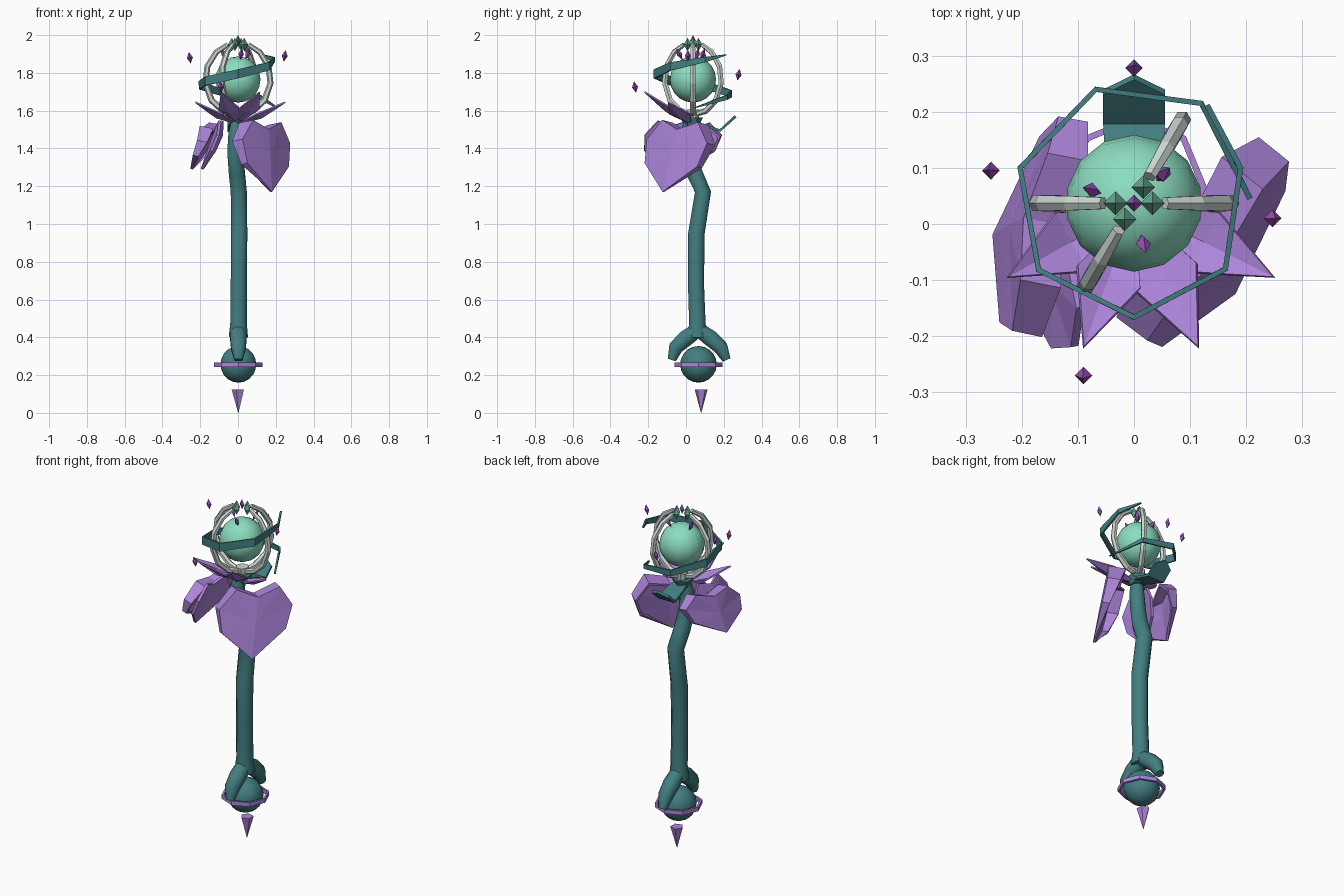
import bpy, bmesh, math
from mathutils import Vector as V

if "Cube" in bpy.data.objects:
    bpy.data.objects.remove(bpy.data.objects["Cube"])


def mat(name, c):
    m = bpy.data.materials.new(name)
    m.diffuse_color = (*c, 1)
    m.use_nodes = True
    m.node_tree.nodes["Principled BSDF"].inputs["Base Color"].default_value = m.diffuse_color
    return m


TEAL = mat("teal", (0.055, 0.21, 0.22))
MINT = mat("mint", (0.26, 0.73, 0.53))
LILAC = mat("lilac", (0.42, 0.235, 0.71))
VIOLET = mat("violet", (0.31, 0.075, 0.45))
SILVER = mat("silver", (0.60, 0.68, 0.64))
GREEN = mat("green", (0.13, 0.40, 0.27))


def mesh(name, verts, faces, m, thick=0, smooth=0):
    me = bpy.data.meshes.new(name)
    me.from_pydata([tuple(v) for v in verts], [], faces)
    bm = bmesh.new()
    bm.from_mesh(me)
    bmesh.ops.recalc_face_normals(bm, faces=bm.faces)
    bm.to_mesh(me)
    bm.free()
    me.materials.append(m)
    ob = bpy.data.objects.new(name, me)
    bpy.context.collection.objects.link(ob)
    if thick:
        s = ob.modifiers.new("thickness", "SOLIDIFY")
        s.thickness, s.offset = thick, 0
    if smooth:
        bpy.ops.object.select_all(action='DESELECT')
        ob.select_set(True)
        bpy.context.view_layer.objects.active = ob
        bpy.ops.object.shade_smooth_by_angle(angle=math.radians(smooth))
    return ob


def tube(name, path, radii, m, sides=6, ref=(1, 0, 0), smooth=0):
    """Sweep a regular polygon along a path."""
    path, n, verts = [V(p) for p in path], len(path), []
    for i, p in enumerate(path):
        t = (path[min(i + 1, n - 1)] - path[max(i - 1, 0)]).normalized()
        b = t.cross(V(ref)).normalized()
        a = b.cross(t)
        for k in range(sides):
            w = 2 * math.pi * (k + 0.5) / sides
            verts.append(p + radii[i] * (a * math.cos(w) + b * math.sin(w)))
    faces = [(i * sides + k, i * sides + (k + 1) % sides,
              (i + 1) * sides + (k + 1) % sides, (i + 1) * sides + k)
             for i in range(n - 1) for k in range(sides)]
    faces += [tuple(range(sides)), tuple(range((n - 1) * sides, n * sides))]
    return mesh(name, verts, faces, m, smooth=smooth)


def crystal(name, c, r, h, m, lean=(0, 0, 1)):
    """Four sided double pyramid."""
    q = V((0, 0, 1)).rotation_difference(V(lean))
    pts = [(r, 0, 0), (0, r, 0), (-r, 0, 0), (0, -r, 0), (0, 0, h), (0, 0, -h)]
    faces = [(i, (i + 1) % 4, e) for i in range(4) for e in (4, 5)]
    return mesh(name, [V(c) + q @ V(p) for p in pts], faces, m)


def ball(name, c, r, m):
    bpy.ops.mesh.primitive_uv_sphere_add(segments=14, ring_count=10, radius=r, location=c)
    ob = bpy.context.object
    ob.name = name
    ob.data.materials.append(m)
    bpy.ops.object.shade_smooth_by_angle(angle=math.radians(60))


def heart_petal(name, lobe_a, lobe_b, tip, cup, wall=0, thick=0.015):
    """Cupped heart spanned by two lobe ends and a lower tip, with a rim wall curling to the stem."""
    a, b, tip = V(lobe_a), V(lobe_b), V(tip)
    top, u = (a + b) / 2, (b - a) / 2
    d = tip - top
    n = u.cross(d).normalized()
    if n.dot(V((top.x, top.y, 0))) < 0:
        n = -n
    half = [(0.6, 0), (1, 0.27), (0.87, 0.6)]
    outline = [(0, 0.12)] + half + [(0, 1)] + [(-s, t) for s, t in half[::-1]] + [(0, 0.5)]
    verts = [top + u * s + d * t - n * cup * s * s for s, t in outline]
    faces = [(i, (i + 1) % 8, 8) for i in range(8)]
    if wall:
        verts += [verts[i] - n * wall * (1 - outline[i][1]) for i in range(8) if i != 4]
        back = [9, 10, 11, 12, 4, 13, 14, 15]
        for i in range(8):
            j = (i + 1) % 8
            faces.append(tuple(dict.fromkeys((i, j, back[j], back[i]))))
    mesh(name, verts, faces, LILAC, thick)


# Staff shaft, bent near the top
tube("shaft",
     [(.002, .06, .40), (.003, .06, .48), (.004, .053, .68), (.006, .055, .95), (.004, .09, 1.17),
      (-.006, .045, 1.27), (-.016, .015, 1.38), (-.012, .01, 1.48), (0, .025, 1.57)],
     [.055, .047, .046, .047, .046, .046, .044, .042, .03], TEAL, 8, smooth=50)

# Forked claws holding the lower ball
for side, name in ((-1, "front_claw"), (1, "back_claw")):
    tube(name, [(.002, .065 - side * .01, .45), (.002, .065 + side * .065, .395),
                (.002, .065 + side * .12, .345), (.002, .07 + side * .145, .28)],
         [.04, .047, .042, .024], TEAL, 8, smooth=50)

# Lower ball, its ring and the bottom spike
ball("lower_ball", (.002, .066, .257), .097, TEAL)
ring = [(.002 + .122 * math.cos(k * math.pi / 4), .066 + .122 * math.sin(k * math.pi / 4), .255 + z)
        for z in (-.012, .012) for k in range(8)]
mesh("lower_ring", ring, [(k, (k + 1) % 8, (k + 1) % 8 + 8, k + 8) for k in range(8)], LILAC, .012)
tube("bottom_spike", [(.002, .08, .125), (.002, .08, 0)], [.036, .001], LILAC, 5)

# Orb and its cage
C = V((0, .037, 1.765))
ball("orb", C, .122, MINT)
profile = [(.015, -.185), (.08, -.165), (.14, -.11), (.172, -.02), (.162, .07), (.115, .145), (.055, .185)]
for i, deg in enumerate((0, 60, 180, 240)):
    w = math.radians(deg)
    out = V((math.cos(w), math.sin(w), 0))
    tube(f"cage_prong_{i}", [C + out * r + V((0, 0, z)) for r, z in profile],
         [.014, .017, .017, .016, .016, .015, .012], SILVER, 6,
         ref=(-math.sin(w), math.cos(w), 0))
    crystal(f"prong_tip_{i}", C + out * .033 + V((0, 0, .185)), .021, .035, GREEN)
tube("cage_hub", [(0, .04, 1.55), (0, .04, 1.605)], [.028, .035], SILVER, 8)

# Crystals: one on top, three leaning on the orb, four floating
crystal("top_crystal", C + V((0, 0, .205)), .015, .03, VIOLET)
for i, (x, y) in enumerate(((.017, -.072), (-.075, .023), (.052, .052))):
    crystal(f"orb_crystal_{i}", C + V((x, y, .135)), .014, .036, VIOLET, (x * 7, y * 7, 1))
for i, p in enumerate(((0, .278, 1.79), (-.255, .095, 1.88), (.247, .01, 1.89), (-.09, -.27, 1.725))):
    crystal(f"floating_crystal_{i}", p, .016, .031, VIOLET, (p[0], p[1], 1.5))

# Ribbon spiralling around the orb
path = [(.13, .212, 1.895), (.19, .10, 1.87), (.163, -.08, 1.835), (0, -.166, 1.795), (-.17, -.082, 1.757),
        (-.203, .10, 1.735), (-.068, .24, 1.69), (.12, .215, 1.67), (.207, .045, 1.615)]
h = [.003, .014, .022, .024, .024, .022, .018, .013, .002]
rv = [V(p) + V((0, 0, s * h[i])) for s in (-1, 1) for i, p in enumerate(path)]
mesh("spiral_ribbon", rv, [(i, i + 1, i + 10, i + 9) for i in range(8)], TEAL, .01)

# Teal leaf hooking up at the back
strip = [(y, z) for y, z in ((.0, 1.55), (.09, 1.525), (.18, 1.495), (.235, 1.545))]
bv = [(s * w, y, z) for (y, z), w in zip(strip, (.03, .05, .055, .055)) for s in (-1, 1)] + [(0, .262, 1.57)]
mesh("back_leaf", bv, [(0, 1, 3, 2), (2, 3, 5, 4), (4, 5, 7, 6), (6, 7, 8)], TEAL, .014)
tube("collar", [(0, .03, 1.52), (0, .03, 1.565)], [.04, .06], TEAL, 6)

# Pointed collar leaves fanning to the front, folded along the middle
for i, tip in enumerate(((.25, -.095, 1.645), (.115, -.22, 1.70), (-.09, -.22, 1.70), (-.225, -.095, 1.645))):
    base, tip = V((0, .03, 1.53)), V(tip)
    d = tip - base
    side = d.cross(V((0, 0, 1))).normalized()
    mid = base + d * .5 + V((0, 0, -.025))
    up = V((0, 0, .02))
    mesh(f"collar_leaf_{i}", [base, mid + side * .06 + up, tip, mid - side * .06 + up, mid],
         [(0, 1, 4), (1, 2, 4), (2, 3, 4), (3, 0, 4)], LILAC, .008)

# Large hanging heart petals
heart_petal("right_petal", (.035, -.19, 1.55), (.28, .12, 1.53), (.175, -.12, 1.17), .02, .09)
heart_petal("left_petal", (-.145, .20, 1.54), (-.225, -.17, 1.51), (-.245, -.02, 1.29), .03, .07)
heart_petal("left_inner_petal", (-.09, .06, 1.55), (-.11, -.20, 1.55), (-.19, -.13, 1.29), .03)
